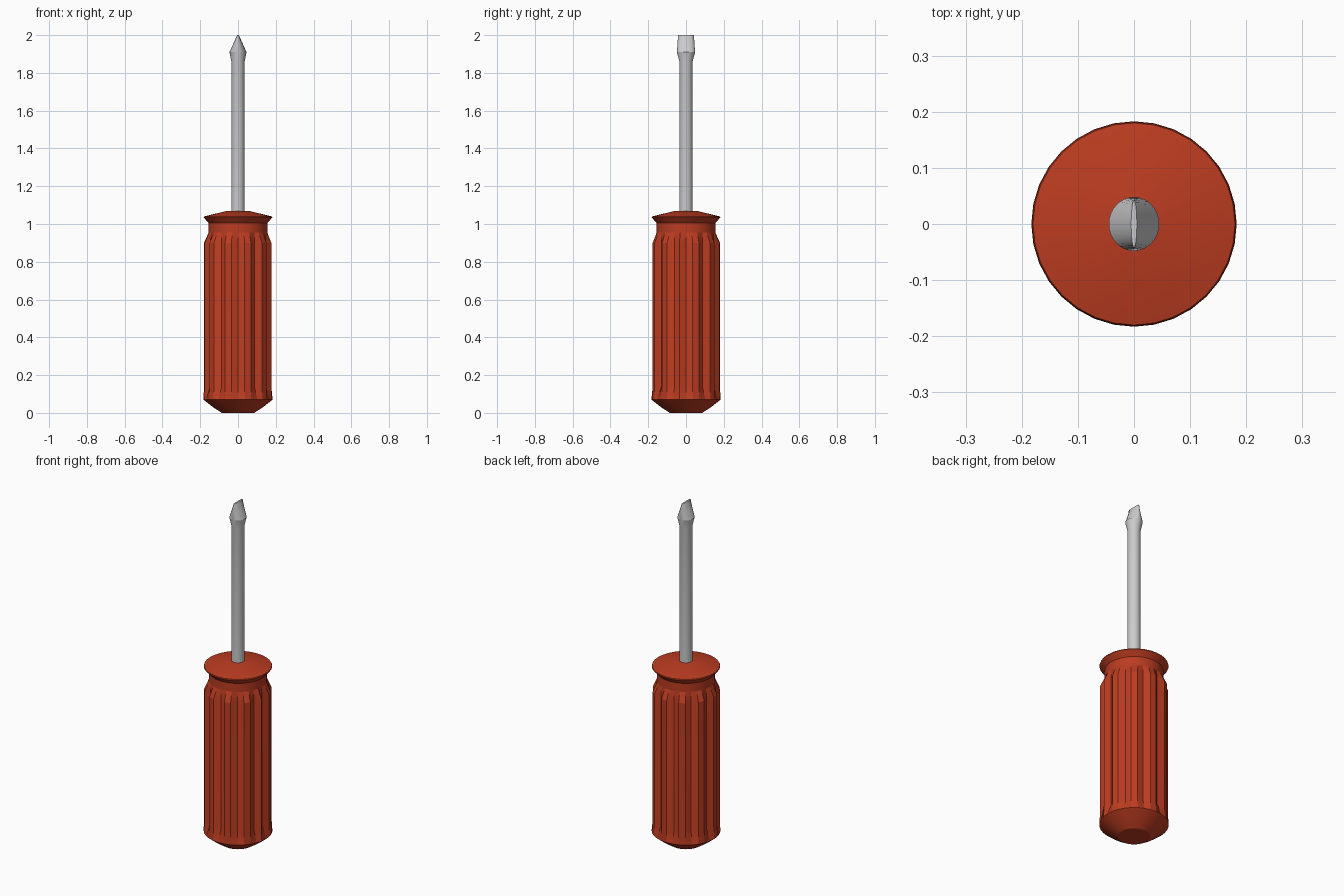
import bpy, bmesh, math

if "Cube" in bpy.data.objects:
    bpy.data.objects.remove(bpy.data.objects["Cube"])

SIDES = 32


def loft(name, rings, colour=None):
    """Skin rings (z, rx, ry, groove radius) into a closed round body."""
    bm = bmesh.new()
    loops = []
    for z, rx, ry, groove in rings:
        loop = []
        for i in range(SIDES):
            a = 2 * math.pi * i / SIDES
            k = groove / rx if groove and i % 3 == 0 else 1
            loop.append(bm.verts.new((k * rx * math.cos(a), k * ry * math.sin(a), z)))
        loops.append(loop)
    for lo, hi in zip(loops, loops[1:]):
        for i in range(SIDES):
            j = (i + 1) % SIDES
            bm.faces.new((lo[i], lo[j], hi[j], hi[i]))
    bm.faces.new(loops[0][::-1])
    bm.faces.new(loops[-1])
    me = bpy.data.meshes.new(name)
    bm.to_mesh(me)
    bm.free()
    ob = bpy.data.objects.new(name, me)
    bpy.context.collection.objects.link(ob)
    if colour:
        mat = bpy.data.materials.new(name + "_colour")
        mat.diffuse_color = colour
        mat.use_nodes = True
        mat.node_tree.nodes["Principled BSDF"].inputs["Base Color"].default_value = mat.diffuse_color
        me.materials.append(mat)
    bpy.ops.object.select_all(action='DESELECT')
    ob.select_set(True)
    bpy.context.view_layer.objects.active = ob
    bpy.ops.object.shade_smooth_by_angle(angle=math.radians(20))
    return ob


# Fluted handle: domed butt, grooved grip, neck and flared collar
handle = [
    (0.00, 0.085, None), (0.03, 0.132, None), (0.07, 0.183, None),
    (0.14, 0.180, 0.157), (0.90, 0.180, 0.157),
    (0.955, 0.155, None), (1.005, 0.155, None),
    (1.035, 0.182, None), (1.04, 0.180, None), (1.07, 0.055, None),
]
loft("handle", [(z, r, r, g) for z, r, g in handle], (0.50, 0.045, 0.015, 1))

# Steel shank flaring into a flattened blade tip
loft("blade", [
    (1.00, 0.035, 0.035, None), (1.86, 0.035, 0.035, None),
    (1.91, 0.045, 0.048, None), (2.00, 0.005, 0.042, None),
])
